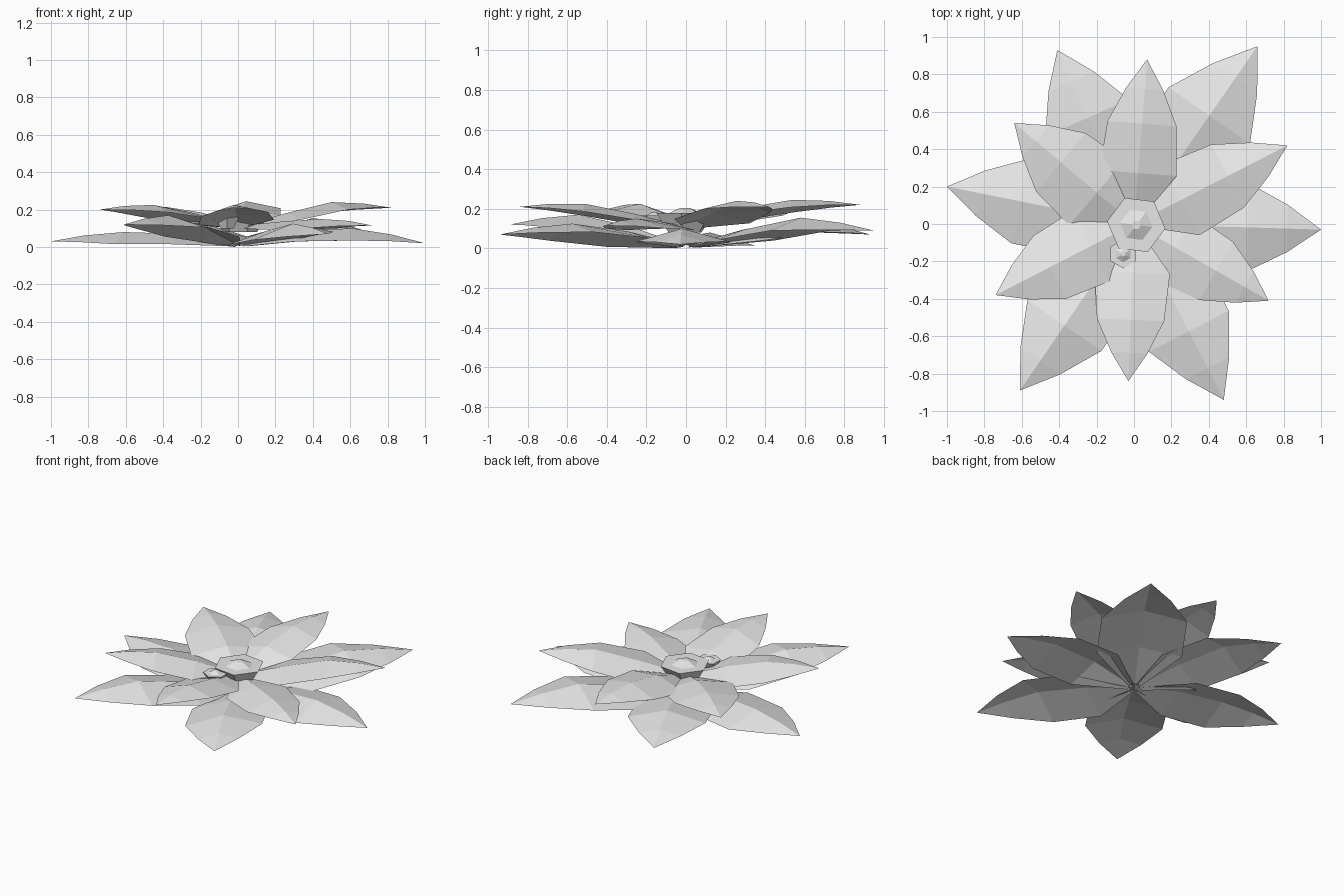
import bpy, bmesh, math
from mathutils import Vector

cube = bpy.data.objects.get("Cube")
if cube:
    bpy.data.objects.remove(cube, do_unlink=True)

# Single pale grey material
grey = bpy.data.materials.new("pale_grey")
grey.use_nodes = True
grey.diffuse_color = (0.8, 0.8, 0.8, 1)
grey.node_tree.nodes["Principled BSDF"].inputs["Base Color"].default_value = (0.8, 0.8, 0.8, 1)


def finish(name, bm):
    mesh = bpy.data.meshes.new(name)
    bm.to_mesh(mesh)
    bm.free()
    mesh.materials.append(grey)
    obj = bpy.data.objects.new(name, mesh)
    bpy.context.collection.objects.link(obj)
    return obj


def petal(name, tip, base_z, ridge, width, droop, shoulder, roll):
    """Folded petal: raised midrib, drooping edges, pointed tip."""
    tip = Vector(tip)
    along = Vector((tip.x, tip.y, 0))
    side = Vector((-along.y, along.x, 0)).normalized()
    # position along petal, relative half width, relative droop, midrib height
    rows = [
        (0.03, 0.15, 0.25, base_z),
        (0.31, shoulder, 0.85, ridge[0]),
        (0.61, 1.0, 1.0, ridge[1]),
        (0.82, 0.54, 0.55, (ridge[1] + tip.z) / 2 + 0.007),
    ]
    bm = bmesh.new()
    strips = []
    for t, w, d, z in rows:
        mid = along * t + Vector((0, 0, z))
        strips.append([bm.verts.new(mid + side * s * w * width
                                    + Vector((0, 0, s * roll * w - abs(s) * d * droop)))
                       for s in (1, 0, -1)])
    for a, b in zip(strips, strips[1:]):
        for i in range(2):
            bm.faces.new((a[i], a[i + 1], b[i + 1], b[i]))
    end = bm.verts.new(tip)
    for i in range(2):
        bm.faces.new((strips[-1][i], strips[-1][i + 1], end))
    return finish(name, bm)


def cup(name, centre, profile, turn):
    """Six-sided flower centre made of stacked rings, capped on top."""
    bm = bmesh.new()
    rings = []
    for r, z in profile:
        rings.append([bm.verts.new((centre[0] + r * math.cos(turn + i * math.tau / 6),
                                    centre[1] + r * math.sin(turn + i * math.tau / 6), z))
                      for i in range(6)])
    for a, b in zip(rings, rings[1:]):
        for i in range(6):
            j = (i + 1) % 6
            bm.faces.new((a[i], a[j], b[j], b[i]))
    bm.faces.new(rings[-1])
    return finish(name, bm)


# Lower whorl: tip, midrib heights, half width, sideways roll
lower = [
    ((0.66, 0.95, 0.09), (0.095, 0.155), 0.265, 0),
    ((-0.41, 0.93, 0.07), (0.095, 0.145), 0.245, 0),
    ((-1.0, 0.20, 0.03), (0.07, 0.08), 0.23, 0),
    ((-0.61, -0.89, 0.12), (0.11, 0.17), 0.24, 0),
    ((0.48, -0.94, 0.07), (0.085, 0.125), 0.24, 0.022),
    ((1.0, -0.03, 0.02), (0.085, 0.1), 0.235, 0),
]
for i, (tip, ridge, width, roll) in enumerate(lower):
    petal(f"lower_petal_{i + 1}", tip, 0.02, ridge, width, 0.065, 1.0, roll)

# Upper whorl
upper = [
    ((0.07, 0.88, 0.22), (0.20, 0.245), 0.185, -0.012),
    ((-0.64, 0.54, 0.19), (0.185, 0.215), 0.205, 0),
    ((-0.74, -0.38, 0.20), (0.18, 0.225), 0.19, 0.01),
    ((-0.03, -0.84, 0.21), (0.175, 0.225), 0.18, 0.012),
    ((0.72, -0.41, 0.115), (0.135, 0.15), 0.18, 0),
    ((0.82, 0.42, 0.21), (0.18, 0.24), 0.19, -0.01),
]
for i, (tip, ridge, width, roll) in enumerate(upper):
    petal(f"upper_petal_{i + 1}", tip, 0.115, ridge, width, 0.05, 1.12, roll)

# Flower centres: wall, flat rim, pointed dome
cup("large_centre", (0.012, -0.005),
    [(0.09, 0.08), (0.157, 0.178), (0.087, 0.178), (0.025, 0.205)], math.radians(-7))
cup("small_centre", (-0.058, -0.16),
    [(0.04, 0.10), (0.077, 0.165), (0.044, 0.165), (0.014, 0.182)], math.radians(30))
